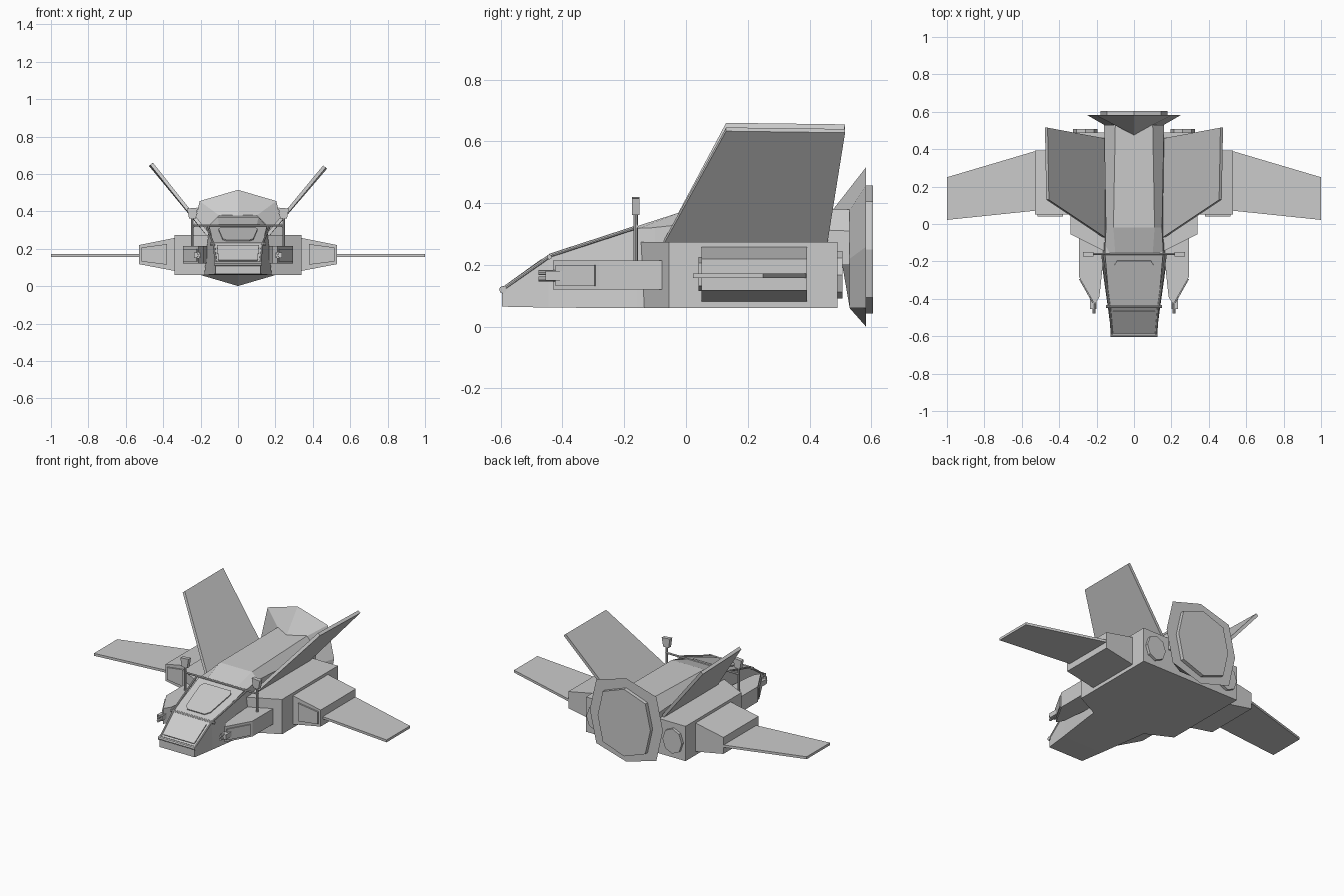
import bpy, bmesh, math
from mathutils import Vector

if "Cube" in bpy.data.objects:
    bpy.data.objects.remove(bpy.data.objects["Cube"])


def make(name, verts, faces):
    me = bpy.data.meshes.new(name)
    me.from_pydata([tuple(v) for v in verts], [], faces)
    bm = bmesh.new()
    bm.from_mesh(me)
    bmesh.ops.recalc_face_normals(bm, faces=bm.faces)
    bm.to_mesh(me)
    bm.free()
    ob = bpy.data.objects.new(name, me)
    bpy.context.collection.objects.link(ob)
    return ob


def loft(name, rings):
    """Closed skin through rings of equal point count, capped at both ends."""
    n = len(rings[0])
    verts = [p for r in rings for p in r]
    faces = [tuple(range(n)), tuple(range(len(verts) - n, len(verts)))]
    for k in range(len(rings) - 1):
        for i in range(n):
            j = (i + 1) % n
            faces.append((k*n + i, k*n + j, (k+1)*n + j, (k+1)*n + i))
    return make(name, verts, faces)


def slab(name, pts, offset):
    return loft(name, [pts, [Vector(p) + Vector(offset) for p in pts]])


def box(name, a, b):
    (x0, y0, z0), (x1, y1, z1) = a, b
    return slab(name, [(x0, y0, z0), (x1, y0, z0), (x1, y1, z0), (x0, y1, z0)], (0, 0, z1 - z0))


def rod(name, a, b, r, sides=8):
    a, b = Vector(a), Vector(b)
    d = (b - a).normalized()
    u = d.orthogonal().normalized()
    v = d.cross(u)
    ring = [a + r * (math.cos(t) * u + math.sin(t) * v)
            for t in (2 * math.pi * i / sides for i in range(sides))]
    return slab(name, ring, b - a)


def sym(half, y):
    """Symmetric cross-section from right-half (x, z) points, bottom to top."""
    return [(x, y, z) for x, z in half] + [(-x, y, z) for x, z in reversed(half)]


def octagon(y, w, h, d, cx=0, cz=.258):
    """Octagon: half width w, half height h, diagonal points at d = (x, z)."""
    p = [(0, -h), (d[0], -d[1]), (w, 0), d, (0, h), (-d[0], d[1]), (-w, 0), (-d[0], -d[1])]
    return [(cx + x, y, cz + z) for x, z in p]


# Main hull with angled front corners
hull = [(-.13, -.16), (.13, -.16), (.34, -.055), (.34, .49), (-.34, .49), (-.34, -.055)]
slab("hull", [(x, y, .06) for x, y in hull], (0, 0, .215))

# Nose and sloping canopy
loft("nose", [
    sym([(.12, .065), (.12, .12)], -.595),
    sym([(.14, .062), (.13, .228)], -.445),
    sym([(.18, .06), (.155, .32)], -.16),
    sym([(.18, .06), (.155, .32)], -.1)])

# Dorsal spine
loft("spine", [
    sym([(.165, .2), (.155, .315), (.1, .325)], -.16),
    sym([(.16, .2), (.15, .33), (.11, .37)], -.02),
    sym([(.16, .2), (.16, .31), (.1, .38)], .53)])

# Rear flare and octagonal drive plate
front = [(0, .53, .06), (.11, .53, .06), (.16, .53, .22), (.1, .53, .378), (0, .475, .378),
         (-.1, .53, .378), (-.16, .53, .22), (-.11, .53, .06)]
loft("rear_flare", [front, octagon(.582, .25, .257, (.205, .197))])
slab("drive_plate", octagon(.575, .18, .207, (.145, .155), 0, .25), (0, .03, 0))

# Canopy window and lower windshield panels
def canopy(x, y):
    return (x, y, .229 + (y + .445) * .323)

win = [(.06, -.41), (.082, -.385), (.105, -.22), (.09, -.195)]
slab("canopy_window", [canopy(x, y) for x, y in win] + [canopy(-x, y) for x, y in reversed(win)],
     (0, -.002, .006))
slab("windshield", [(-.105, -.575, .135), (.105, -.575, .135), (.112, -.465, .214),
                    (-.112, -.465, .214)], (0, -.003, .005))

# Canopy cross bars
rod("nose_bar", (-.125, -.593, .12), (.125, -.593, .12), .012)
rod("front_canopy_bar", (-.15, -.442, .226), (.15, -.442, .226), .008)
rod("rear_canopy_bar", (-.25, -.16, .325), (.25, -.16, .325), .006)

for s, side in ((1, "right"), (-1, "left")):
    def m(pts):
        return [(s * x, y, z) for x, y, z in pts]

    # Canopy side rails
    rod("upper_rail_" + side, (s*.17, -.16, .322), (s*.132, -.442, .23), .006)
    rod("lower_rail_" + side, (s*.13, -.442, .228), (s*.118, -.593, .122), .006)

    # Forward gun pod, its slanted panel and barrels
    pod = [(.16, -.07), (.295, -.07), (.295, -.28), (.21, -.43), (.185, -.39), (.17, -.25)]
    slab("gun_pod_" + side, m([(x, y, .12) for x, y in pod]), (0, 0, .095))
    slab("gun_panel_" + side, m([(.217, -.42, .132), (.289, -.293, .132),
                                 (.289, -.293, .2), (.217, -.42, .2)]), (s*.005, -.003, 0))
    for i, z in enumerate((.155, .175)):
        rod(f"gun_barrel_{side}_{i}", (s*.213, -.478, z), (s*.213, -.39, z), .008)
    box("gun_mount_" + side, (s*.2, -.455, .15), (s*.235, -.38, .18))

    # Sensor mast with block head
    rod("mast_" + side, (s*.245, -.163, .21), (s*.245, -.163, .37), .007)
    slab("mast_head_" + side, m([(.225, -.175, .362), (.262, -.175, .362), (.272, -.175, .415),
                                 (.216, -.175, .42)]), (0, .024, 0))

    # Tapered wing root with front intake
    def root(x, z0, z1):
        return m([(x, .05, z0), (x, .392, z0), (x, .392, z1), (x, .05, z1)])
    loft("wing_root_" + side, [root(.33, .08, .26), root(.53, .118, .22)])
    slab("intake_" + side, m([(.38, .06, .115), (.515, .06, .132), (.515, .06, .207),
                              (.38, .06, .225)]), (0, -.019, 0))

    # Flat wing
    slab("wing_" + side, m([(.52, .072, .157), (1, .022, .157), (1, .25, .157),
                            (.52, .392, .157)]), (0, 0, .015))

    # Canted tail fin, the left one slightly taller
    top = .645 if s > 0 else .66
    slab("fin_" + side, m([(.14, -.08, .265), (.455, .13, top), (.462, .515, top - .005),
                           (.14, .455, .265)]), (s*.014, 0, -.012))

    # Small thruster
    slab("thruster_" + side, octagon(.48, .066, .077, (.047, .055), s*.26, .168), (0, .027, 0))
